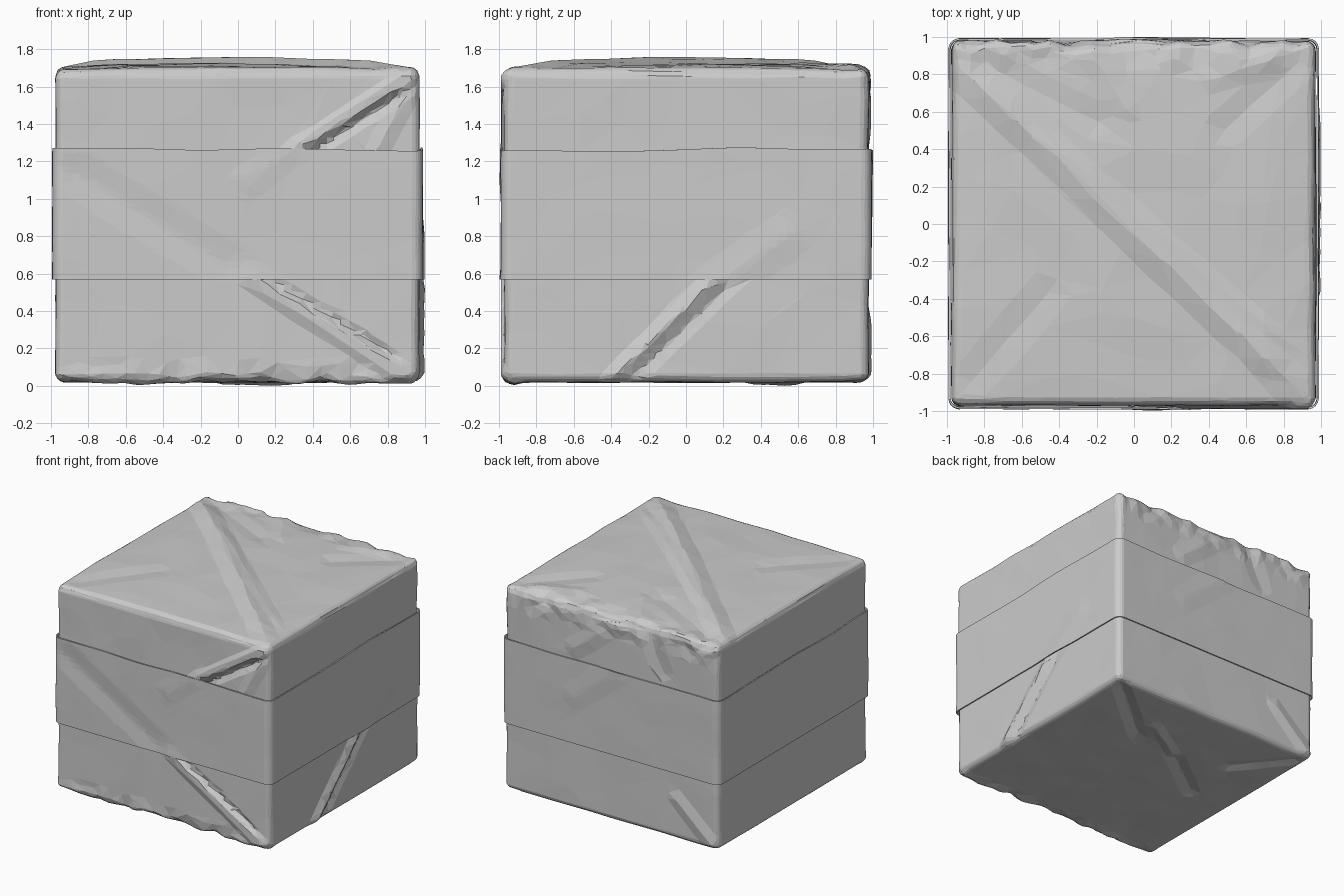
import bpy, bmesh, math
from mathutils import Vector, noise

if "Cube" in bpy.data.objects:
    bpy.data.objects.remove(bpy.data.objects["Cube"])

FRONT, BACK = Vector((0, -1, 0)), Vector((0, 1, 0))
RIGHT, TOP, BOTTOM = Vector((1, 0, 0)), Vector((0, 0, 1)), Vector((0, 0, -1))
X0, X1, Y0, Y1, Z0, Z1 = -0.975, 0.97, -0.97, 0.975, 0.02, 1.69
BAND_LOW, BAND_HIGH = 0.57, 1.26


def on_face(n, a, b):
    """Place a 2D point on one face of the parcel."""
    if n is FRONT:
        return Vector((a, Y0, b))
    if n is BACK:
        return Vector((a, Y1, b))
    if n is RIGHT:
        return Vector((X1, a, b))
    return Vector((a, b, Z1 if n is TOP else Z0))


def crease(n, start, end, width, height):
    return n, on_face(n, *start), on_face(n, *end), width, height


# Paper folds: face, start, end, width, height (negative = groove)
paper_folds = [
    crease(TOP, (-0.95, 0.86), (0.92, -0.93), 0.11, 0.035),
    crease(TOP, (-0.5, 0.5), (0.85, -0.68), 0.06, 0.012),
    crease(TOP, (0.92, 0.9), (0.42, 0.45), 0.11, -0.014),
    crease(TOP, (0.9, 0.93), (0.35, 0.75), 0.08, 0.012),
    crease(TOP, (-0.9, 0.9), (-0.1, 0.5), 0.1, -0.012),
    crease(TOP, (-0.92, -0.9), (-0.4, -0.3), 0.12, -0.012),
    crease(TOP, (-0.25, 0.95), (0.0, 0.55), 0.08, 0.012),
    crease(FRONT, (0.94, 1.67), (0.22, 1.2), 0.06, 0.04),
    crease(FRONT, (0.9, 1.58), (0.3, 1.2), 0.05, -0.03),
    crease(FRONT, (0.92, 1.6), (0.72, 1.22), 0.07, 0.018),
    crease(FRONT, (0.9, 0.05), (0.02, 0.61), 0.07, 0.032),
    crease(FRONT, (0.85, 0.15), (0.12, 0.6), 0.03, -0.025),
    crease(RIGHT, (-0.42, 0.02), (0.2, 0.62), 0.06, 0.03),
    crease(RIGHT, (-0.28, 0.04), (0.28, 0.58), 0.05, -0.015),
    crease(BACK, (-0.1, 1.68), (0.4, 1.3), 0.1, 0.014),
    crease(BACK, (-0.3, 1.7), (-0.5, 1.3), 0.1, -0.012),
    crease(BACK, (-0.95, 0.04), (-0.55, 0.4), 0.08, 0.018),
    crease(BOTTOM, (0.93, 0.93), (0.22, 0.34), 0.08, -0.025),
    crease(BOTTOM, (0.31, 0.61), (-0.15, 0.32), 0.06, 0.02),
    crease(BOTTOM, (-0.1, 0.35), (-0.64, -0.06), 0.08, -0.02),
    crease(BOTTOM, (-0.93, 0.92), (-0.5, 0.41), 0.07, -0.02),
]
band_folds = [
    crease(FRONT, (-0.97, 1.2), (0.06, 0.57), 0.13, -0.014),
    crease(FRONT, (0.02, 0.6), (0.3, 0.43), 0.1, 0.01),
    crease(FRONT, (0.3, 1.28), (0.0, 1.05), 0.1, 0.008),
    crease(RIGHT, (-0.1, 0.35), (0.62, 0.86), 0.13, 0.012),
    crease(BACK, (-0.1, 1.3), (0.4, 0.9), 0.12, 0.008),
]


def fold_offset(p, folds):
    """Sum of tent-shaped ridges that fade out at both ends."""
    out = Vector()
    for n, a, b, w, h in folds:
        d = b - a
        t = max(0.0, min(1.0, (p - a).dot(d) / d.length_squared))
        k = 1 - (p - a - d * t).length / w
        if k > 0:
            out += n * h * k * min(1.0, 8 * t + 0.3, 8 * (1 - t) + 0.15)
    return out


def rounded_box(low, high, r, cuts):
    """Gridded box with the grid denser toward its rounded edges."""
    bm = bmesh.new()
    bmesh.ops.create_cube(bm, size=2)
    bmesh.ops.subdivide_edges(bm, edges=bm.edges[:], cuts=cuts, use_grid_fill=True)
    for v in bm.verts:
        p = Vector([l + (h - l) * 0.5 * (1 + 0.35 * u + 0.65 * math.sin(u * math.pi / 2))
                    for u, l, h in zip(v.co, low, high)])
        core = Vector([max(l + r, min(h - r, c)) for c, l, h in zip(p, low, high)])
        v.co = core + (p - core).normalized() * r
    return bm


def finish(bm, name, ratio):
    bmesh.ops.recalc_face_normals(bm, faces=bm.faces[:])
    mesh = bpy.data.meshes.new(name)
    bm.to_mesh(mesh)
    bm.free()
    obj = bpy.data.objects.new(name, mesh)
    bpy.context.collection.objects.link(obj)
    dec = obj.modifiers.new("paper_facets", 'DECIMATE')
    dec.ratio = ratio
    return obj


# Wrapped parcel: bulged lid, ragged fold edges and crumpled facets
bm = rounded_box((X0, Y0, Z0), (X1, Y1, Z1), 0.05, 63)
for v in bm.verts:
    p = v.co.copy()
    off = fold_offset(p, paper_folds)
    if 0.64 < p.z < 1.19:
        off *= 0
    bulge = max(0.0, (1 - p.x * p.x) * (1 - p.y * p.y))
    if p.z > Z1 - 0.02:
        off.z += 0.035 * math.sqrt(bulge)
    crumple = noise.noise(p * 3.5)
    off += Vector((p.x, p.y, 0)) * 0.004 * crumple
    # ragged seams along the bottom front and top back edges
    seam = max(0.0, 1 - (abs(p.y - Y0) + abs(p.z - Z0)) / 0.13)
    seam += max(0.0, 1 - (abs(p.y - Y1) + abs(p.z - Z1)) / 0.2)
    off += Vector((0, noise.noise(p * 9 + Vector((4, 4, 4))), noise.noise(p * 8))) * 0.035 * seam
    if p.z > 1.66 or p.z < 0.05:
        off.z += 0.006 * crumple
    v.co = p + off
    v.co.z = max(0.0, v.co.z)
    v.co.y = min(0.99, max(-0.99, v.co.y))
finish(bm, "wrapped_parcel", 0.06)

# Paper band: open sleeve around the middle
bm = rounded_box((X0 - 0.017, Y0 - 0.02, 0.2), (X1 + 0.017, Y1 + 0.017, 1.6), 0.06, 47)
for z, n in ((BAND_LOW, -1), (BAND_HIGH, 1)):
    geom = bm.verts[:] + bm.edges[:] + bm.faces[:]
    bmesh.ops.bisect_plane(bm, geom=geom, plane_co=(0, 0, z), plane_no=(0, 0, n), clear_outer=True)
for v in bm.verts:
    p = v.co.copy()
    off = fold_offset(p, band_folds)
    off += Vector((p.x, p.y, 0)) * 0.003 * noise.noise(p * 3)
    if p.z > BAND_HIGH - 0.01:
        off.z += 0.018 * noise.noise(p * 1.8)
    v.co = p + off
band = finish(bm, "paper_band", 0.15)
thick = band.modifiers.new("paper_thickness", 'SOLIDIFY')
thick.thickness = 0.01
